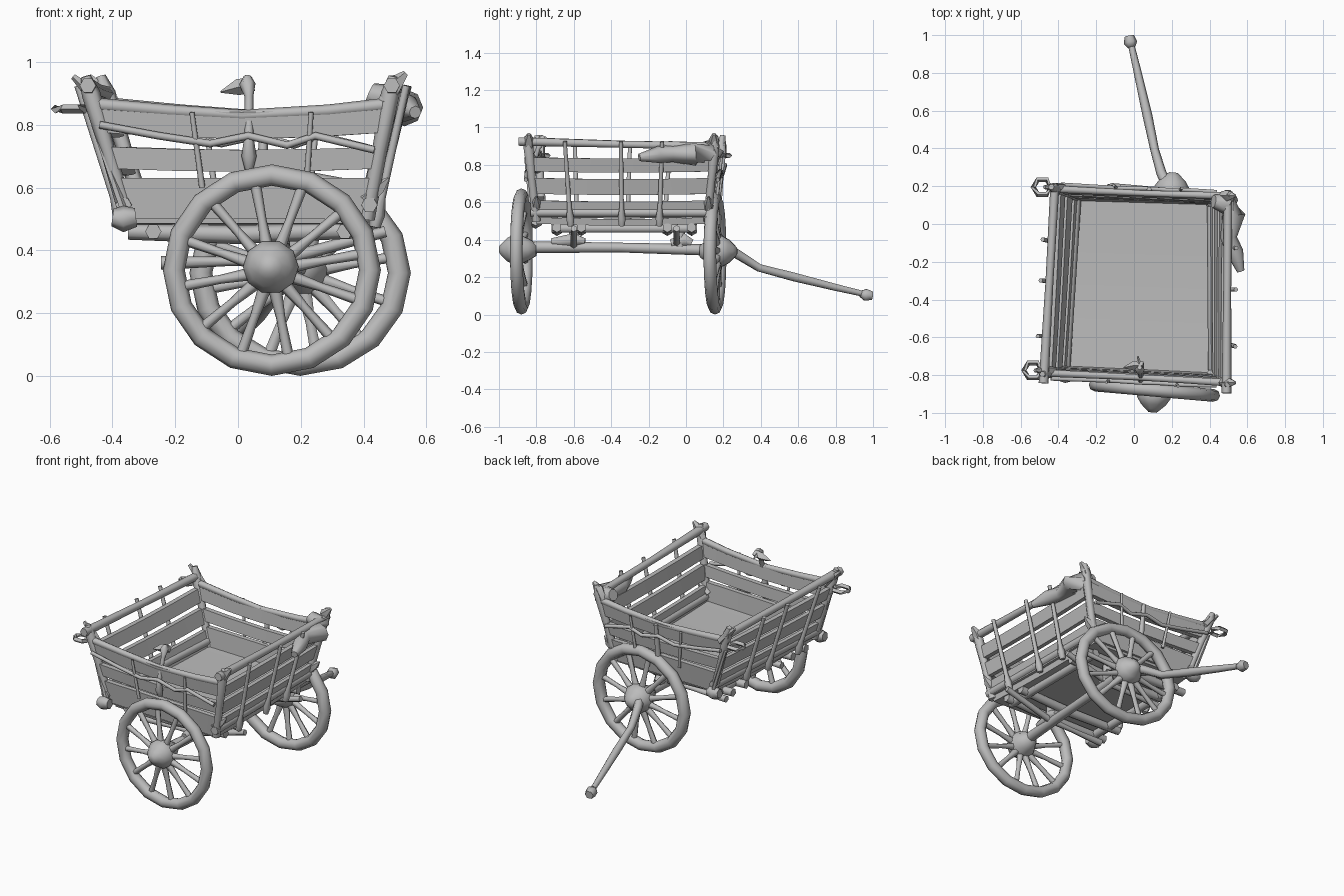
import bpy, bmesh, math
from mathutils import Vector, Matrix

wood = bpy.data.materials.new("weathered grey")
wood.diffuse_color = (0.5, 0.5, 0.5, 1)


def finish(name, bm, angle=62):
    bmesh.ops.recalc_face_normals(bm, faces=bm.faces)
    me = bpy.data.meshes.new(name)
    bm.to_mesh(me)
    bm.free()
    me.materials.append(wood)
    ob = bpy.data.objects.new(name, me)
    bpy.context.collection.objects.link(ob)
    bpy.ops.object.select_all(action='DESELECT')
    ob.select_set(True)
    bpy.context.view_layer.objects.active = ob
    bpy.ops.object.shade_smooth_by_angle(angle=math.radians(angle))
    return ob


def rods(name, paths, sides=6, closed=False, matrix=None):
    """Tapered tubes; each path is a list of (x, y, z, radius)."""
    bm = bmesh.new()
    for path in paths:
        pts = [Vector(p[:3]) for p in path]
        n = len(pts)
        rings = []
        for i, p in enumerate(pts):
            if closed:
                d = pts[(i + 1) % n] - pts[i - 1]
            else:
                d = pts[min(i + 1, n - 1)] - pts[max(i - 1, 0)]
            d.normalize()
            ref = Vector((0, 1, 0)) if abs(d.y) < 0.8 else Vector((0, 0, 1))
            a = d.cross(ref).normalized()
            b = d.cross(a)
            rings.append([bm.verts.new(p + path[i][3] * (a * math.cos(t) + b * math.sin(t)))
                          for t in [2 * math.pi * k / sides for k in range(sides)]])
        for i in range(n if closed else n - 1):
            r, s = rings[i], rings[(i + 1) % n]
            for k in range(sides):
                m = (k + 1) % sides
                bm.faces.new((r[k], r[m], s[m], s[k]))
        if not closed:
            bm.faces.new(rings[0])
            bm.faces.new(rings[-1])
    if matrix:
        bm.transform(matrix)
    return finish(name, bm)


# Flared body frame: u runs left to right, v front to back
LOW = [Vector(c) for c in ((-0.35, -0.765), (0.41, -0.80), (-0.29, 0.135), (0.40, 0.115))]
TOP = [Vector(c) for c in ((-0.46, -0.79), (0.48, -0.84), (-0.41, 0.185), (0.49, 0.15))]


def P(u, v, z):
    t = (z - 0.5) / 0.37
    c = [a + (b - a) * t for a, b in zip(LOW, TOP)]
    q = c[0].lerp(c[1], u) * (1 - v) + c[2].lerp(c[3], u) * v
    return Vector((q.x, q.y, z))


def S(u, v, z, r):
    return (*P(u, v, z), r)


def slab(name, u0, u1, v0, v1, z0, z1, sag=0.0):
    """Board following the flared body; sag lowers its middle."""
    bm = bmesh.new()
    rings = []
    for i in range(5):
        f = i / 4
        drop = sag * math.sin(math.pi * f)
        if u1 - u0 > v1 - v0:
            u = u0 + (u1 - u0) * f
            ring = [P(u, v, z - drop) for v, z in ((v0, z0), (v1, z0), (v1, z1), (v0, z1))]
        else:
            v = v0 + (v1 - v0) * f
            ring = [P(u, v, z - drop) for u, z in ((u0, z0), (u1, z0), (u1, z1), (u0, z1))]
        rings.append([bm.verts.new(p) for p in ring])
    for r, s in zip(rings, rings[1:]):
        for k in range(4):
            m = (k + 1) % 4
            bm.faces.new((r[k], r[m], s[m], s[k]))
    bm.faces.new(rings[0])
    bm.faces.new(rings[-1])
    return finish(name, bm, 40)


# Floor and wall boards
slab("floor", 0, 1, 0, 1, 0.485, 0.52, 0.01)
for side, v in (("front", 0.0), ("back", 1.0)):
    for i, (z0, z1, sag) in enumerate(((0.5, 0.63, 0), (0.66, 0.73, 0.01), (0.775, 0.86, 0.02))):
        slab(f"{side}_board_{i}", 0, 1, v - 0.016, v + 0.016, z0, z1, sag)
    rods(f"{side}_top_rail", [[S(0.0, v, 0.865, 0.022), S(0.25, v, 0.845, 0.02), S(0.5, v, 0.83, 0.018),
                               S(0.8, v, 0.845, 0.02), S(1.0, v, 0.865, 0.022)]])
for side, u in (("left", 0.0), ("right", 1.0)):
    for i, (z0, z1) in enumerate(((0.52, 0.61), (0.645, 0.73), (0.765, 0.84))):
        slab(f"{side}_board_{i}", u - 0.016, u + 0.016, 0, 1, z0, z1, 0.006)
    rods(f"{side}_top_rail", [[S(u, -0.05, 0.925, 0.026), S(u, 0.5, 0.91, 0.021), S(u, 1.02, 0.90, 0.024)]])
    rods(f"{side}_sill", [[S(u, -0.03, 0.545, 0.026), S(u, 1.03, 0.545, 0.026)]])

# Corner posts, leaning outward
rods("corner_posts", [[S(u, v, 0.50, 0.026), S(u, v, 0.72, 0.024), S(u, v, 0.90, 0.03), S(u, v, 0.955, 0.016)]
                      for u in (0, 1) for v in (0, 1)])

# Stakes and their feet outside the end walls
for side, u in (("left", -0.045), ("right", 1.045)):
    rods(f"{side}_stakes", [[S(u, v, 0.475, 0.018), S(u, v, 0.515, 0.024), S(u, v, 0.57, 0.014), S(u, v, 0.925, 0.012)]
                            for v in (0.2, 0.5, 0.72)])

# Thin stakes and wavy outer rails on the long sides
for side, v in (("front", -0.035), ("back", 1.035)):
    rods(f"{side}_stakes", [[S(u, v, 0.6, 0.01), S(u, v, 0.84, 0.008)] for u in (0.33, 0.74)])
    rods(f"{side}_outer_rail", [[S(u, v, z, 0.012) for u, z in
                                 ((0.0, 0.80), (0.2, 0.765), (0.38, 0.74), (0.52, 0.765), (0.66, 0.735),
                                  (0.76, 0.765), (0.98, 0.72))]])

# Side posts; the front one carries a bird-like finial
rods("front_post", [[(0.035, -0.82, 0.66, 0.014), (0.035, -0.83, 0.70, 0.024), (0.035, -0.83, 0.76, 0.015),
                     (0.035, -0.79, 0.89, 0.014), (0.03, -0.77, 0.93, 0.026), (0.03, -0.76, 0.955, 0.012)]])
rods("front_finial", [[(0.05, -0.75, 0.93, 0.022), (0.0, -0.75, 0.92, 0.026), (-0.055, -0.76, 0.905, 0.003)],
                      [(0.03, -0.76, 0.93, 0.018), (0.02, -0.70, 0.92, 0.004)]], 4)
rods("back_post", [[(0.08, 0.16, 0.62, 0.018), (0.08, 0.185, 0.83, 0.013)]])

# Loops and horns at the left corners
for i, (x, y) in enumerate(((-0.535, -0.775), (-0.485, 0.195))):
    rods(f"corner_loop_{i}", [[(x + 0.048 * math.cos(a), y + 0.045 * math.sin(a), 0.85, 0.014)
                               for a in [k * math.pi / 3 for k in range(6)]]], 4, True)
    rods(f"corner_horn_{i}", [[(x + 0.11, y, 0.85, 0.022), (x + 0.06, y, 0.91, 0.022),
                               (x + 0.01, y, 0.955, 0.01)]], 5)
    rods(f"corner_brace_{i}", [[(x + 0.075, y, 0.80, 0.01), (x + 0.17, y - 0.02, 0.53, 0.013)]], 5)
    rods(f"left_sill_knob_{i}", [[(x + 0.135, y - 0.03, 0.505, 0.028), (x + 0.17, y - 0.03, 0.50, 0.042),
                                  (x + 0.21, y - 0.03, 0.505, 0.03)]])

# Right corners: horn tips and a ragged bundle over the rail
rods("right_horns", [[(0.47, y, 0.87, 0.025), (0.50, y, 0.93, 0.03), (0.535, y, 0.965, 0.01)]
                     for y in (-0.84, 0.15)], 5)
rods("right_sill_spikes", [[(0.40, y, 0.56, 0.03), (0.45, y, 0.60, 0.024), (0.48, y, 0.63, 0.004)]
                           for y in (-0.8, 0.12)], 5)
rods("rail_bundle", [[(0.42, 0.12, 0.90, 0.035), (0.49, 0.11, 0.87, 0.06), (0.53, 0.05, 0.855, 0.06),
                      (0.50, -0.07, 0.86, 0.045), (0.535, -0.15, 0.855, 0.045), (0.565, -0.25, 0.84, 0.02)]], 8)

# Undercarriage
rods("long_beams", [[(-0.35, y, 0.46, 0.026), (0.0, y, 0.45, 0.03), (0.40, y, 0.465, 0.026)]
                    for y in (-0.69, -0.56, -0.10, 0.03)])
rods("cross_beams", [[(x, -0.72, 0.46, 0.026), (x, 0.06, 0.46, 0.026)] for x in (-0.27, 0.34)])
rods("axle", [[(0.11, -0.86, 0.36, 0.032), (0.15, -0.35, 0.358, 0.026), (0.195, 0.12, 0.345, 0.03)]], 8)
rods("bolsters", [[(0.13, -0.72, 0.39, 0.02), (0.135, -0.6, 0.40, 0.04), (0.14, -0.54, 0.39, 0.02)],
                  [(0.18, -0.08, 0.38, 0.025), (0.18, -0.01, 0.40, 0.04), (0.18, 0.03, 0.38, 0.025)],
                  [(0.135, -0.6, 0.36, 0.03), (0.135, -0.6, 0.47, 0.03)],
                  [(0.18, -0.03, 0.36, 0.03), (0.18, -0.03, 0.47, 0.03)]])
rods("struts", [[(-0.245, y, 0.36, 0.022), (-0.03, y, 0.365, 0.015), (0.14, y, 0.37, 0.02),
                 (0.47, y, 0.46, 0.018)] for y in (-0.6, -0.05)])


# Wheels: rim, twelve spokes and a bulging hub
def wheel(name, center, radius, wide, out):
    m = (Matrix.Translation(center) @ Matrix.Rotation(math.radians(-5), 4, 'Z')
         @ Matrix.Diagonal((wide, 1, 1, 1)))
    r = radius - 0.034

    def at(rad, a, y, w):
        return (rad * math.cos(a), y, rad * math.sin(a), w)
    rods(f"{name}_rim", [[at(r, 2 * math.pi * k / 16, 0, 0.034) for k in range(16)]], 8, True, m)
    rods(f"{name}_spokes", [[at(0.05, a, out * 0.02, 0.022), at(0.16, a, out * 0.01, 0.014), at(r, a, 0, 0.018)]
                            for a in [2 * math.pi * (k + 0.35) / 12 for k in range(12)]], 6, False, m)
    rods(f"{name}_hub", [[(0, out * y, 0.01, w) for y, w in
                          ((-0.08, 0.035), (-0.04, 0.06), (0.0, 0.08), (0.04, 0.086), (0.075, 0.065),
                           (0.10, 0.04), (0.118, 0.02))]], 10, False, m)


wheel("near_wheel", (0.108, -0.88, 0.337), 0.337, 1.035, -1)
wheel("far_wheel", (0.198, 0.155, 0.328), 0.328, 1.08, 1)

# Pull shaft from the far hub
rods("pull_shaft", [[(0.18, 0.20, 0.36, 0.03), (0.145, 0.27, 0.325, 0.027), (0.11, 0.39, 0.25, 0.023),
                     (0.07, 0.58, 0.20, 0.026), (0.02, 0.80, 0.145, 0.021), (-0.015, 0.95, 0.11, 0.017)]])
rods("shaft_knob", [[(-0.012, 0.935, 0.112, 0.02), (-0.018, 0.96, 0.105, 0.036), (-0.025, 0.995, 0.10, 0.026)]], 6)
